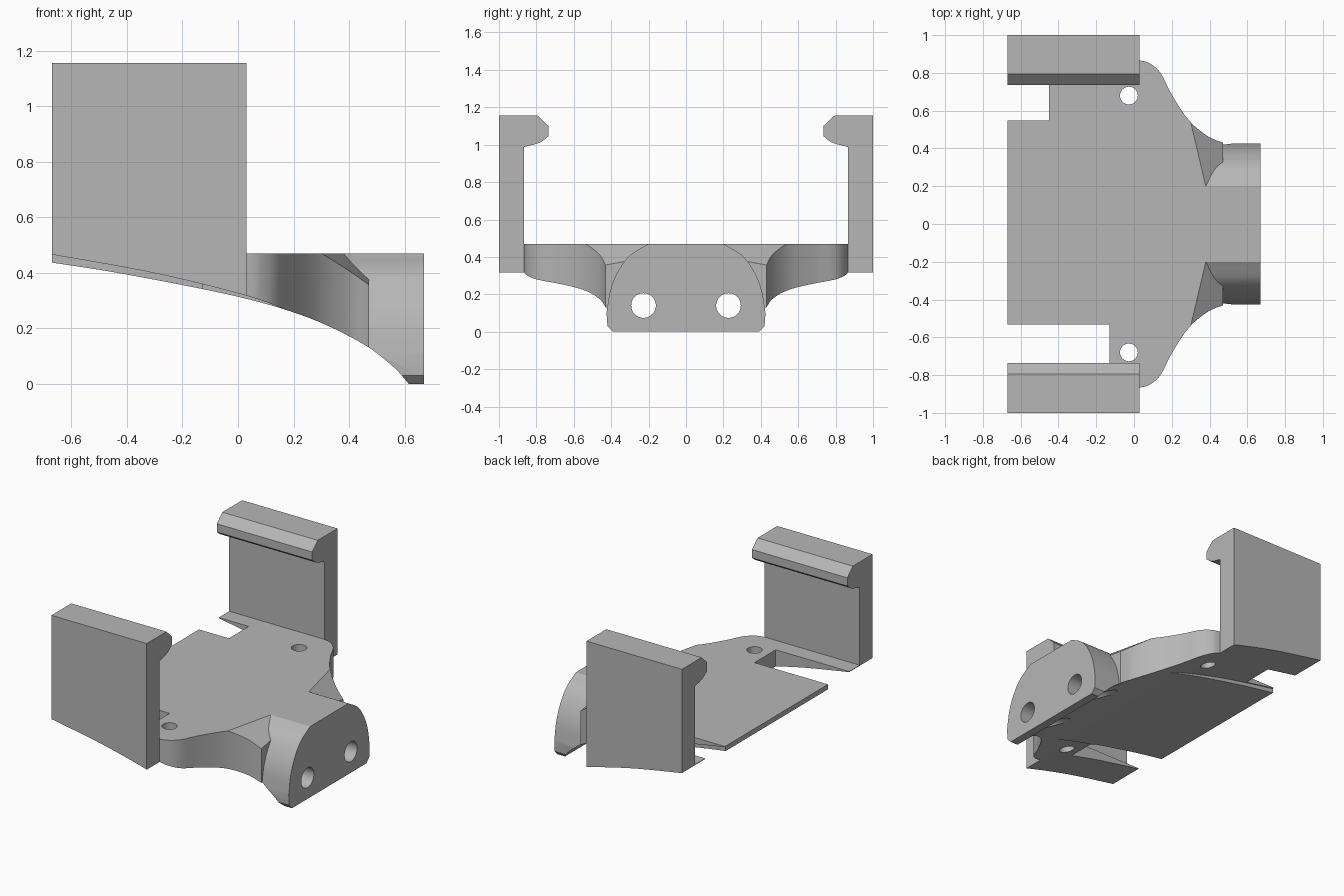
import bpy, bmesh, math
from mathutils import Vector

cube = bpy.data.objects.get("Cube")
if cube:
    bpy.data.objects.remove(cube)

grey = bpy.data.materials.new("light grey plastic")
grey.use_nodes = True
grey.diffuse_color = (0.47, 0.47, 0.47, 1)
grey.node_tree.nodes["Principled BSDF"].inputs["Base Color"].default_value = (0.47, 0.47, 0.47, 1)


def spline(pts, n=7):
    """Smooth curve through a few 2D points."""
    p = [Vector(q) for q in pts]
    p = [2 * p[0] - p[1]] + p + [2 * p[-1] - p[-2]]
    out = []
    for a, b, c, d in zip(p, p[1:], p[2:], p[3:]):
        for i in range(n):
            t = i / n
            v = 2 * b + (c - a) * t + (2 * a - 5 * b + 4 * c - d) * t**2 + (3 * b - a - 3 * c + d) * t**3
            out.append(tuple(v / 2))
    return out + [tuple(pts[-1])]


def circle(u, v, r, n=32):
    return [(u + r * math.cos(2 * math.pi * i / n), v + r * math.sin(2 * math.pi * i / n)) for i in range(n)]


def mirror(pts):
    """Add the reflected half of an outline, in reverse order."""
    return pts + [(u, -v) for u, v in reversed(pts)]


def prism(name, pts, axis, lo, hi):
    """Extrude a 2D outline along one axis."""
    place = {"x": lambda u, v, w: (w, u, v), "y": lambda u, v, w: (u, w, v), "z": lambda u, v, w: (u, v, w)}[axis]
    bm = bmesh.new()
    ends = [[bm.verts.new(place(u, v, w)) for u, v in pts] for w in (lo, hi)]
    for ring in ends:
        bm.faces.new(ring)
    for i in range(len(pts)):
        j = (i + 1) % len(pts)
        bm.faces.new((ends[0][i], ends[0][j], ends[1][j], ends[1][i]))
    bmesh.ops.recalc_face_normals(bm, faces=bm.faces)
    mesh = bpy.data.meshes.new(name)
    bm.to_mesh(mesh)
    bm.free()
    mesh.materials.append(grey)
    ob = bpy.data.objects.new(name, mesh)
    bpy.context.collection.objects.link(ob)
    return ob


def box(name, x0, x1, y0, y1, z0, z1):
    return prism(name, [(x0, y0), (x1, y0), (x1, y1), (x0, y1)], "z", z0, z1)


def combine(target, other, operation):
    """Apply a boolean and discard the helper."""
    mod = target.modifiers.new("bool", "BOOLEAN")
    mod.object, mod.operation, mod.solver = other, operation, "EXACT"
    with bpy.context.temp_override(object=target, active_object=target, selected_objects=[target]):
        bpy.ops.object.modifier_apply(modifier=mod.name)
    bpy.data.objects.remove(other)


TOP = 0.47

# Base plate with curved shoulders
shoulder = spline([(0.02, 0.868), (0.08, 0.852), (0.14, 0.8), (0.2, 0.685), (0.29, 0.55), (0.39, 0.465), (0.472, 0.43)])
bracket = prism("phone_bracket", mirror([(-0.67, 0.93), (0.02, 0.93)] + shoulder), "z", -0.05, TOP)

# Sloped scoops where the shoulders meet the hub
bm = bmesh.new()
bm.from_mesh(bracket.data)
for s in (1, -1):
    a, b, c = Vector((0.3, s * 0.54, TOP)), Vector((0.38, s * 0.2, TOP)), Vector((0.475, s * 0.4, 0.36))
    n = (b - a).cross(c - a).normalized()
    if n.z < 0:
        n.negate()
    cut = bmesh.ops.bisect_plane(bm, geom=bm.verts[:] + bm.edges[:] + bm.faces[:], plane_co=a, plane_no=n, clear_outer=True)
    edges = [e for e in cut["geom_cut"] if isinstance(e, bmesh.types.BMEdge)]
    bmesh.ops.contextual_create(bm, geom=edges)
bmesh.ops.recalc_face_normals(bm, faces=bm.faces)
bm.to_mesh(bracket.data)
bm.free()

# Rounded mounting hub
arc = [(0.39, 0), (0.42, 0.03)] + spline([(0.425, 0.1), (0.405, 0.22), (0.365, 0.32), (0.3, 0.408), (0.2, TOP)])
hub = prism("mounting_hub", arc + [(-y, z) for y, z in reversed(arc)], "x", 0.34, 0.67)
combine(bracket, hub, "UNION")

# Notches in the plate, beside the walls
combine(bracket, box("rear_notch", -0.8, -0.45, 0.548, 0.755, -0.2, 0.6), "DIFFERENCE")
combine(bracket, box("front_notch", -0.8, -0.13, -0.755, -0.532, -0.2, 0.6), "DIFFERENCE")

# Hooked gripping walls
lip = spline([(0.735, 1.045), (0.785, 1.01), (0.865, 0.988)], 5)
for s, name in ((1, "rear_wall"), (-1, "front_wall")):
    outline = [(1, 0), (1, 1.155), (0.793, 1.155), (0.735, 1.1)] + lip + [(0.865, 0)]
    combine(bracket, prism(name, [(s * y, z) for y, z in outline], "x", -0.67, 0.03), "UNION")

# Curved underside, slightly higher beneath the walls
under = spline([(-0.75, 0.449), (-0.67, 0.437), (-0.4, 0.394), (0, 0.314), (0.25, 0.24), (0.44, 0.15), (0.55, 0.07), (0.615, 0), (0.65, -0.05)])
combine(bracket, prism("underside_cutter", under + [(0.65, -0.3), (-0.75, -0.3)], "y", -1.2, 1.2), "DIFFERENCE")
side = spline([(-0.75, 0.48), (-0.67, 0.466), (-0.3, 0.399), (0.03, 0.318), (0.2, 0.257)])
for s in (1, -1):
    y0, y1 = sorted((s * 0.54, s * 1.2))
    combine(bracket, prism("side_cutter", side + [(0.2, -0.3), (-0.75, -0.3)], "y", y0, y1), "DIFFERENCE")

# Screw holes through plate and hub
for s in (1, -1):
    combine(bracket, prism("plate_hole", circle(-0.027, s * 0.68, 0.047), "z", -0.2, 0.8), "DIFFERENCE")
    combine(bracket, prism("hub_hole", circle(s * 0.227, 0.14, 0.066), "x", 0.2, 0.8), "DIFFERENCE")

# Smooth curved faces, keep crisp edges
bpy.ops.object.select_all(action="DESELECT")
bracket.select_set(True)
bpy.context.view_layer.objects.active = bracket
bpy.ops.object.shade_smooth_by_angle(angle=math.radians(25))
